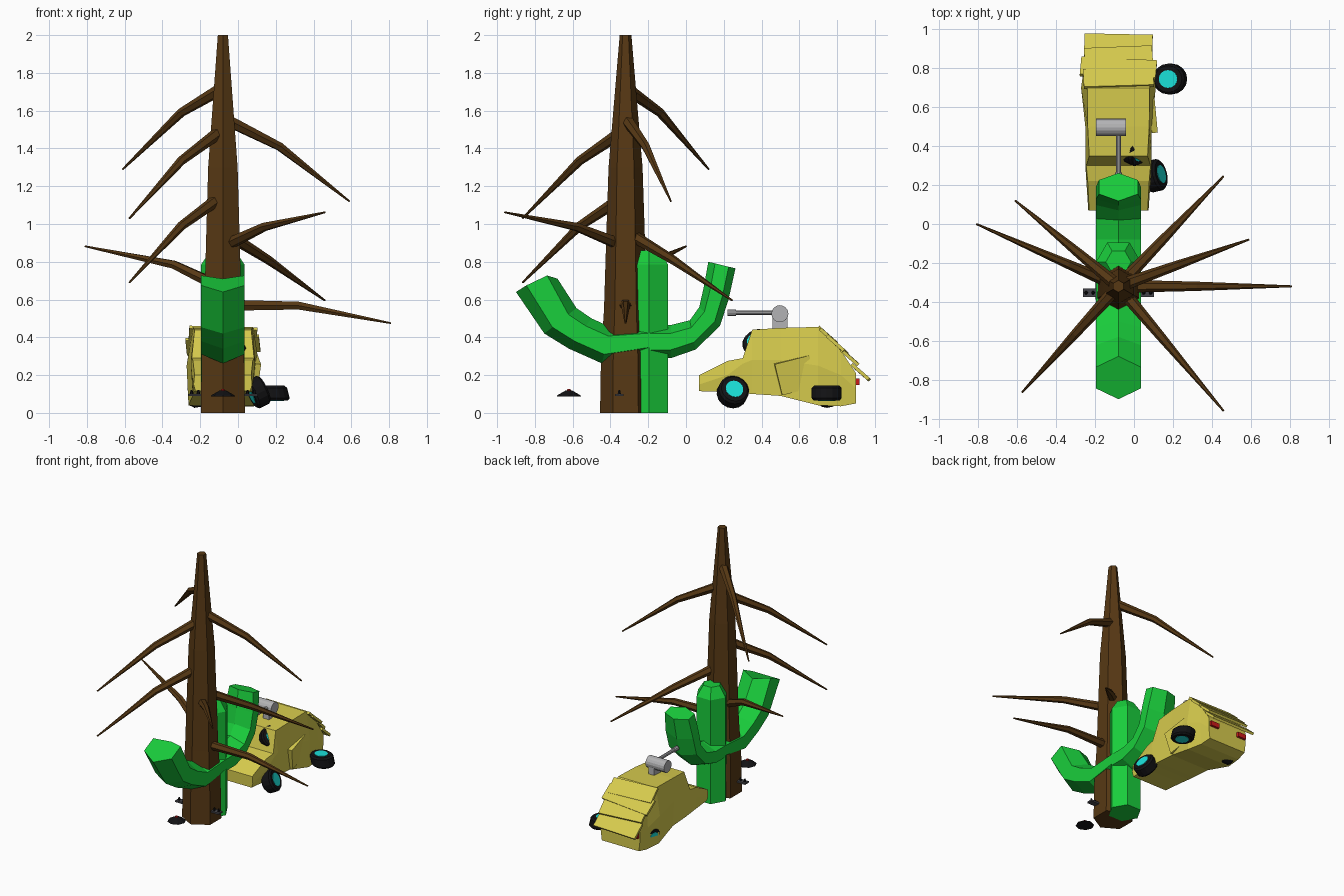
import bpy, bmesh, math
from mathutils import Vector, Matrix

if "Cube" in bpy.data.objects:
    bpy.data.objects.remove(bpy.data.objects["Cube"])

CX = -0.08  # shared centre line of tree, cactus and car


def material(name, rgb):
    m = bpy.data.materials.new(name)
    m.diffuse_color = (*rgb, 1)
    m.use_nodes = True
    m.node_tree.nodes["Principled BSDF"].inputs["Base Color"].default_value = m.diffuse_color
    return m


BROWN = material("bark", (0.095, 0.04, 0.007))
GREEN = material("cactus_green", (0.01, 0.62, 0.045))
YELLOW = material("car_yellow", (0.68, 0.6, 0.075))
BLACK = material("rubber", (0.006, 0.006, 0.007))
CYAN = material("hub_cyan", (0.01, 0.75, 0.7))
RED = material("lamp_red", (0.6, 0.01, 0.01))
DARK = material("dark_metal", (0.06, 0.06, 0.07))
GREY = material("steel", (0.45, 0.45, 0.46))


def loft(name, rings, mat):
    """Skin a list of equal-sized rings and cap both ends."""
    bm = bmesh.new()
    vs = [[bm.verts.new(p) for p in r] for r in rings]
    n = len(rings[0])
    for a, b in zip(vs, vs[1:]):
        for i in range(n):
            j = (i + 1) % n
            bm.faces.new((a[i], a[j], b[j], b[i]))
    bm.faces.new(vs[0])
    bm.faces.new(vs[-1])
    bmesh.ops.recalc_face_normals(bm, faces=bm.faces)
    me = bpy.data.meshes.new(name)
    bm.to_mesh(me)
    bm.free()
    me.materials.append(mat)
    ob = bpy.data.objects.new(name, me)
    bpy.context.collection.objects.link(ob)
    return ob


def tube(name, points, radii, mat, sides=6, phase=0.0, fixed=None):
    """Sides-gon swept along points with a radius for each point."""
    pts = [Vector(p) for p in points]
    rings = []
    for i, p in enumerate(pts):
        t = fixed or (pts[min(i + 1, len(pts) - 1)] - pts[max(i - 1, 0)])
        t = Vector(t).normalized()
        u = Vector((1, 0, 0)) if abs(t.z) > 0.95 else t.cross(Vector((0, 0, 1))).normalized()
        v = t.cross(u)
        rings.append([p + radii[i] * (math.cos(a) * u + math.sin(a) * v)
                      for a in (phase + k * math.tau / sides for k in range(sides))])
    return loft(name, rings, mat)


def box(name, centre, size, mat, tilt=(0, 0, 0)):
    ob_rings = [[(x, y, z) for x, y in ((-.5, -.5), (.5, -.5), (.5, .5), (-.5, .5))] for z in (-.5, .5)]
    ob = loft(name, ob_rings, mat)
    ob.location, ob.scale, ob.rotation_euler = centre, size, tilt
    return ob


# Tree trunk
TY = -0.32
prof = [(0, .135), (.3, .13), (.55, .114), (1.0, .1), (1.3, .09), (2, .031)]
tube("tree_trunk", [(CX, TY, z) for z, r in prof], [r for z, r in prof], BROWN,
     phase=math.pi / 6, fixed=(0, 0, 1))

# Branches: start height, middle x and z, tip
branches = [
    (1.72, -.30, 1.59, (-.61, .12, 1.29)),
    (1.50, -.30, 1.335, (-.575, -.865, 1.03)),
    (1.15, -.30, .99, (-.575, -.865, .69)),
    (.66, -.34, .785, (-.81, .0, .882)),
    (.88, .14, .985, (.46, -.96, 1.062)),
    (.96, .16, .81, (.46, .245, .595)),
    (1.56, .22, 1.41, (.59, -.08, 1.12)),
    (.57, .32, .568, (.81, -.32, .475)),
]
for z0, mx, mz, tip in branches:
    f = (mx - CX) / (tip[0] - CX)
    mid = (mx, TY + f * (tip[1] - TY), mz)
    tube("branch", [(CX, TY, z0), mid, tip], [.034, .024, .005], BROWN)

# Cactus column
tube("cactus_column", [(CX, -.195, 0), (CX, -.195, .785), (CX, -.195, .86)],
     [.115, .115, .065], GREEN, fixed=(0, 0, 1))


# Cactus arms: lower and upper ridge lines in (y, z)
def cactus_arm(name, low, up, bump, end_w):
    rings = []
    for i, (l, u) in enumerate(zip(low, up)):
        last = i == len(low) - 1
        w = end_w if last else .115
        lift = bump if last else 0
        pt = lambda f, s, h: (CX + s * w, l[0] + f * (u[0] - l[0]), l[1] + f * (u[1] - l[1]) + h)
        rings.append([pt(0, 0, 0), pt(.25, 1, lift * .5), pt(.75, 1, lift), pt(1, 0, 0),
                      pt(.75, -1, lift), pt(.25, -1, lift * .5)])
    loft(name, rings, GREEN)


cactus_arm("cactus_front_arm",
           [(-.19, .31), (-.445, .262), (-.62, .34), (-.75, .42), (-.9, .64)],
           [(-.19, .46), (-.40, .455), (-.50, .50), (-.58, .555), (-.68, .71)], .035, .115)
cactus_arm("cactus_back_arm",
           [(-.19, .29), (-.08, .29), (.05, .335), (.18, .46), (.225, .6), (.262, .765)],
           [(-.19, .465), (-.08, .465), (.02, .49), (.07, .56), (.095, .67), (.118, .8)], 0, .1)

# Car body: y, bottom, belt and top height, belt and top half width
stations = [
    (.07, .115, .15, .20, .155, .15), (.22, .11, .2, .275, .165, .158),
    (.30, .105, .26, .29, .17, .165), (.35, .10, .28, .44, .17, .15),
    (.50, .09, .28, .45, .17, .158), (.70, .04, .25, .455, .192, .16),
    (.82, .035, .2, .33, .175, .165), (.90, .05, .13, .21, .165, .165),
]
rings = []
for y, zb, zm, zt, wm, wt in stations:
    half = [(wm - .01, zb), (wm, zm), (wt, zt)]
    rings.append([(CX + w, y, z) for w, z in half] + [(CX - w, y, z) for w, z in reversed(half)])
loft("car_body", rings, YELLOW)

# Dented door panel and bent rear slats
box("door_panel", (.088, .58, .2), (.03, .19, .17), YELLOW, (.25, .1, .12))
for y, z, w, roll in ((.75, .41, .36, .03), (.80, .36, .39, -.05), (.86, .30, .35, .04), (.925, .215, .35, -.02)):
    box("rear_slat", (CX, y, z), (w, .12, .018), YELLOW, (-.72, roll, roll))
for s in (-1, 1):
    box("rear_lamp", (CX + s * .12, .905, .165), (.07, .025, .035), RED)


# Wheels: tyre and hub caps on both sides
def wheel(name, c, axis, r=.082, w=.08):
    c, a = Vector(c), Vector(axis).normalized()
    offs = (-.5, -.35, .35, .5)
    tube(name + "_tyre", [c + a * w * o for o in offs], [r * .86, r, r, r * .86], BLACK, 16, fixed=a)
    tube(name + "_hub", [c - a * w * .53, c + a * w * .53], [r * .58] * 2, CYAN, 16, fixed=a)


wheel("front_right_wheel", (.105, .248, .11), (.85, .2, .4))
wheel("loose_rear_wheel", (.185, .745, .105), (.25, 0, -1))
wheel("rear_left_wheel", (-.215, .745, .105), (-1, .15, -.15), r=.075)
wheel("thrown_wheel", (.005, .38, .365), (.65, -.35, .5), r=.078)

# Roof gun: drum, stand, barrel
tube("gun_drum", [(-.195, .497, .525), (-.04, .497, .525)], [.045, .045], GREY, 16)
box("gun_stand", (-.085, .497, .47), (.05, .08, .07), GREY)
tube("gun_barrel", [(CX, .46, .53), (CX, .25, .53)], [.013] * 2, GREY, 10)
tube("gun_muzzle", [(CX, .265, .53), (CX, .22, .53)], [.018] * 2, GREY, 10)

# Mines around the tree
tube("front_mine", [(CX, -.62, .088), (CX, -.62, .094), (CX, -.62, .118)], [.064, .06, .018],
     BLACK, 8, fixed=(0, 0, 1))
tube("front_mine_light", [(CX, -.62, .112), (CX, -.62, .126)], [.014, .008], RED, 8, fixed=(0, 0, 1))
for s in (-1, 1):
    x = CX + s * .148
    box("side_mine_plate", (x, -.353, .095), (.07, .045, .012), DARK)
    for d in (-.018, .018):
        tube("side_mine_stud", [(x + d, -.353, .1), (x + d, -.353, .122)], [.01, .005], BLACK, 6, fixed=(0, 0, 1))
